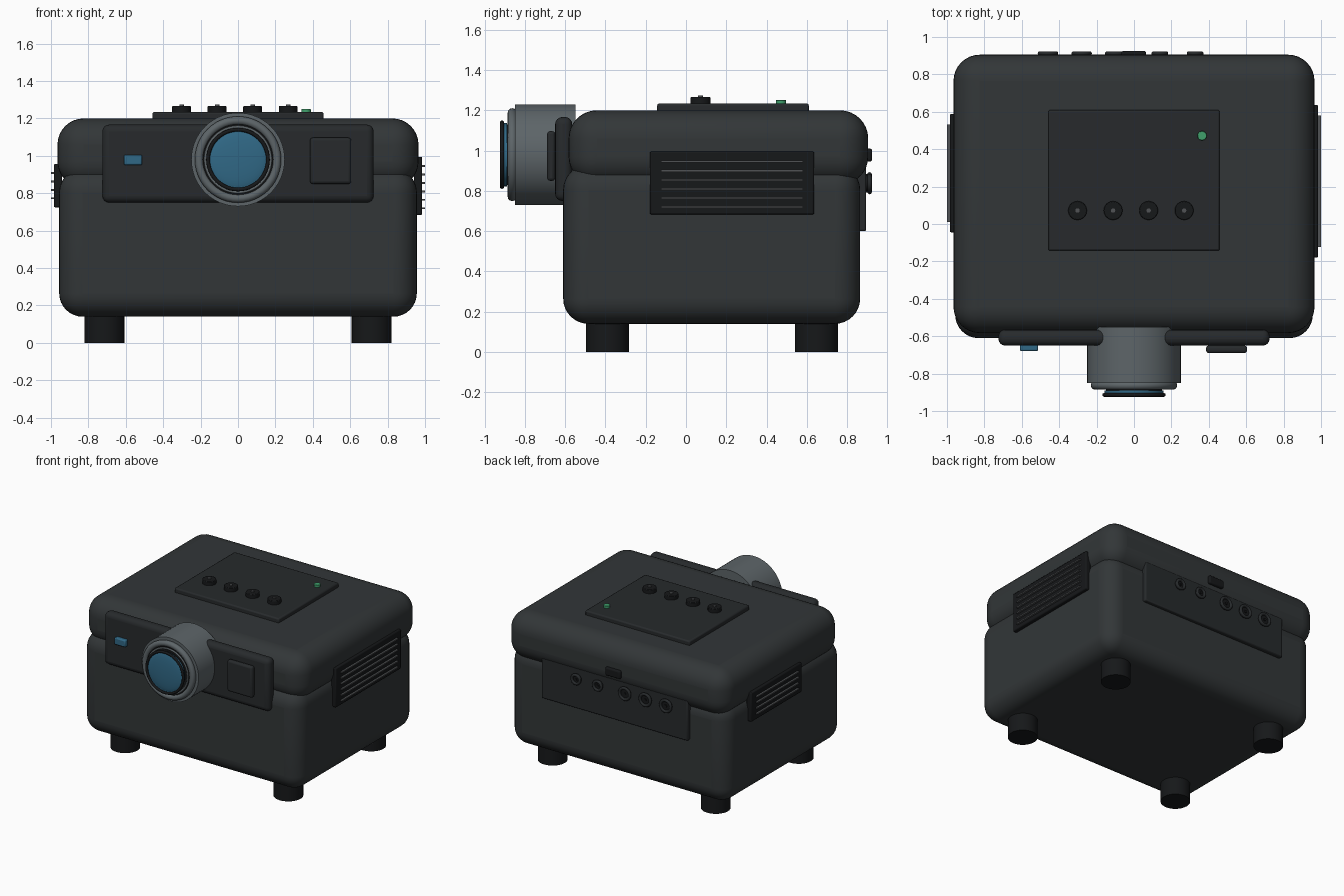
import bpy
from math import radians

if "Cube" in bpy.data.objects:
    bpy.data.objects.remove(bpy.data.objects["Cube"])


def mat(name, r, g, b):
    m = bpy.data.materials.new(name)
    m.diffuse_color = (r, g, b, 1)
    m.use_nodes = True
    m.node_tree.nodes["Principled BSDF"].inputs["Base Color"].default_value = m.diffuse_color
    return m


BODY = mat("charcoal", 0.032, 0.037, 0.039)
PANEL = mat("dark_panel", 0.02, 0.023, 0.025)
BLACK = mat("black", 0.008, 0.009, 0.01)
METAL = mat("lens_grey", 0.11, 0.13, 0.14)
SLAT = mat("slat_grey", 0.08, 0.085, 0.09)
GLASS = mat("blue_glass", 0.03, 0.14, 0.24)
GREEN = mat("green_led", 0.05, 0.35, 0.15)
AXES = {'x': (0, radians(90), 0), 'y': (radians(90), 0, 0), 'z': (0, 0, 0)}


def finish(name, material, bevel=0, segments=4):
    o = bpy.context.object
    o.name = name
    o.data.materials.append(material)
    bpy.ops.object.transform_apply(location=False, rotation=True, scale=True)
    if bevel:
        b = o.modifiers.new("bevel", 'BEVEL')
        b.width, b.segments = bevel, segments
        b.limit_method = 'ANGLE'
    bpy.ops.object.shade_smooth_by_angle(angle=radians(35))
    return o


def box(name, x, y, z, material, bevel=0, segments=4):
    """Box from (min, max) ranges on each axis."""
    c = [(a + b) / 2 for a, b in (x, y, z)]
    bpy.ops.mesh.primitive_cube_add(size=1, location=c)
    bpy.context.object.scale = [abs(b - a) for a, b in (x, y, z)]
    return finish(name, material, bevel, segments)


def cyl(name, axis, r, loc, depth, material, bevel=0, verts=32):
    bpy.ops.mesh.primitive_cylinder_add(vertices=verts, radius=r, depth=depth,
                                        location=loc, rotation=AXES[axis])
    return finish(name, material, bevel, 2)


def ring(name, major, minor, loc, material):
    bpy.ops.mesh.primitive_torus_add(major_radius=major, minor_radius=minor, location=loc,
                                     rotation=AXES['y'], major_segments=48, minor_segments=12)
    return finish(name, material)


# housing: two rounded shells meeting at a seam
box("lower_housing", (-.956, .956), (-.61, .865), (.14, .93), BODY, .125, 8)
box("upper_housing", (-.965, .965), (-.583, .905), (.83, 1.2), BODY, .14, 8)

# feet
for sx in (-1, 1):
    for y in (-.39, .648):
        cyl("foot", 'z', .107, (sx * .715, y, .09), .18, BLACK)

# front plate, sensor window and cover
box("front_plate", (-.725, .725), (-.65, -.565), (.75, 1.167), PANEL, .036)
box("front_sensor", (-.61, -.513), (-.68, -.64), (.95, 1.005), GLASS, .008, 2)
box("front_cover", (.385, .605), (-.69, -.65), (.85, 1.097), PANEL, .015, 3)

# lens assembly
LZ = .98
cyl("lens_barrel", 'y', .25, (0, -.7, LZ), .3, METAL, verts=64)
ring("lens_front_ring", .208, .023, (0, -.863, LZ), METAL)
cyl("lens_recess", 'y', .2, (0, -.86, LZ), .03, BLACK, verts=48)
cyl("lens_inner_tube", 'y', .15, (0, -.875, LZ), .04, BLACK, verts=48)
ring("lens_inner_ring", .175, .007, (0, -.878, LZ), METAL)
cyl("lens_glass_edge", 'y', .157, (0, -.898, LZ), .018, GLASS, verts=48)
ring("lens_bezel", .16, .01, (0, -.914, LZ), BLACK)
bpy.ops.mesh.primitive_uv_sphere_add(segments=48, ring_count=24, radius=1, location=(0, -.9, LZ))
bpy.context.object.scale = (.156, .02, .156)
finish("lens_glass", GLASS)

# top control panel with knobs and indicator
box("control_panel", (-.458, .458), (-.143, .61), (1.19, 1.234), PANEL, .01, 2)
for i in range(4):
    x = -.302 + i * .19
    cyl("control_knob", 'z', .05, (x, .072, 1.248), .036, BLACK, .004)
    cyl("knob_mark", 'z', .012, (x, .072, 1.265), .018, SLAT, verts=16)
cyl("power_indicator", 'z', .025, (.364, .472, 1.24), .022, GREEN, .003, 24)

# side vents with slats
def vent(name, side, y, z, inset, slat_z):
    box(name, sorted((side * .94, side * .985)), y, z, BLACK, .008, 2)
    for h in slat_z:
        box(name + "_slat", sorted((side * .975, side * 1.0)),
            (y[0] + inset, y[1] - inset), (h - .005, h + .005), SLAT)


vent("right_vent", 1, (-.18, .637), (.683, .995), .057, [.72 + i * .045 for i in range(6)])
vent("left_vent", -1, (-.045, .588), (.725, .957), .055, [.773 + i * .045 for i in range(4)])

# rear connector panel
box("rear_panel", (-.64, .64), (.85, .895), (.6, .92), PANEL, .008, 2)
for x, r in ((-.46, .055), (-.28, .055), (-.1, .055), (.138, .045), (.327, .045)):
    cyl("connector_socket", 'y', r * .85, (x, .895, .838), .03, BLACK)
    ring("connector_ring", r - .011, .011, (x, .912, .838), PANEL)
    cyl("connector_pin", 'y', r * .2, (x, .905, .838), .025, BLACK, verts=16)
box("rear_sensor", (-.068, .065), (.89, .925), (.945, 1.01), BLACK, .012, 3)
